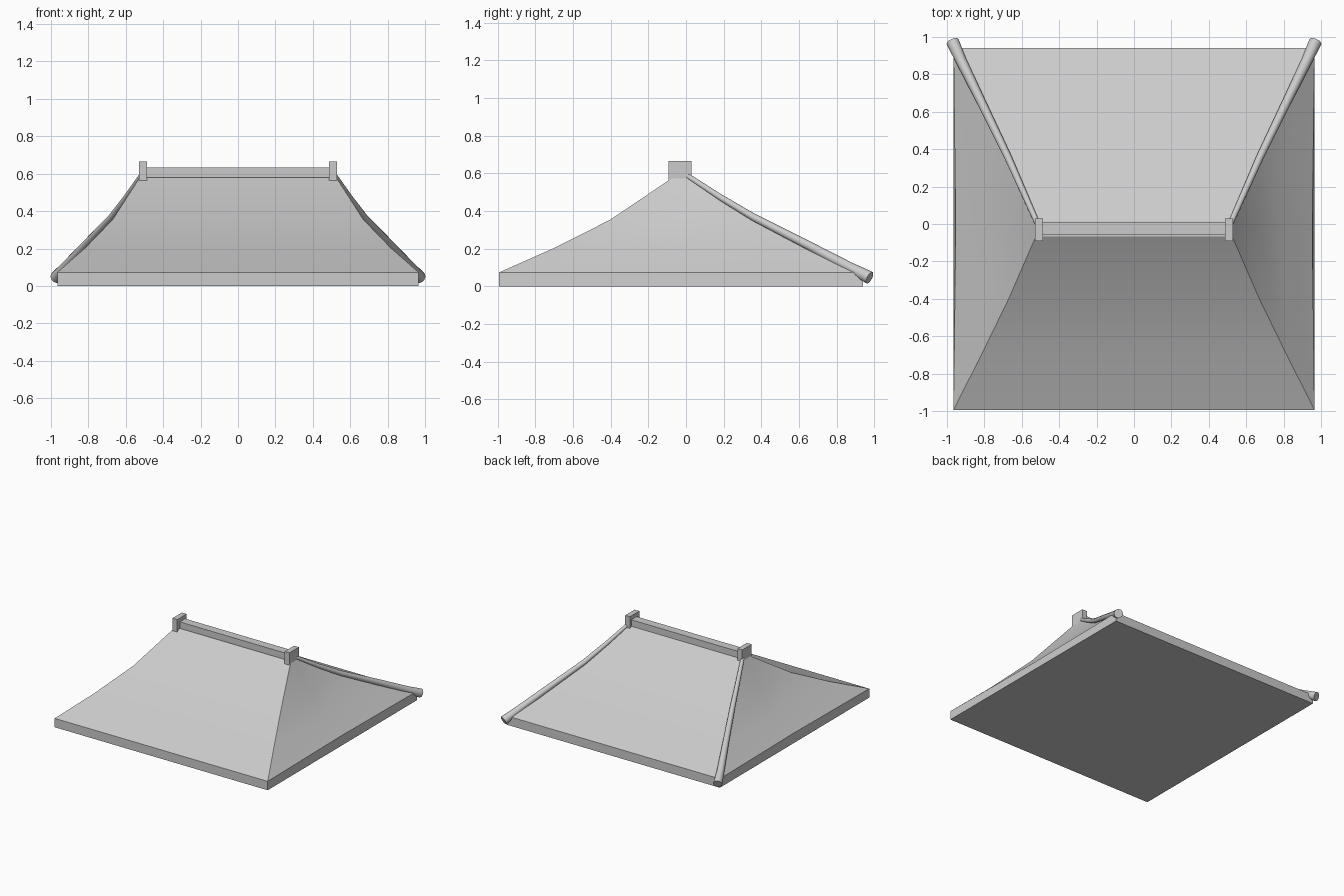
import bpy, bmesh
from mathutils import Vector

if "Cube" in bpy.data.objects:
    bpy.data.objects.remove(bpy.data.objects["Cube"])

CY = -0.027  # the roof's own centre line


def finish(name, bm, angle=0.5):
    bmesh.ops.recalc_face_normals(bm, faces=bm.faces)
    mesh = bpy.data.meshes.new(name)
    bm.to_mesh(mesh)
    bm.free()
    ob = bpy.data.objects.new(name, mesh)
    bpy.context.collection.objects.link(ob)
    bpy.ops.object.select_all(action='DESELECT')
    ob.select_set(True)
    bpy.context.view_layer.objects.active = ob
    bpy.ops.object.shade_smooth_by_angle(angle=angle)
    return ob


def skin(bm, rings):
    """Bridge successive vertex rings and cap both ends."""
    for a, b in zip(rings, rings[1:]):
        n = len(a)
        for i in range(n):
            j = (i + 1) % n
            bm.faces.new((a[i], a[j], b[j], b[i]))
    bm.faces.new(rings[0])
    bm.faces.new(rings[-1])


def box(name, lo, hi):
    bm = bmesh.new()
    bmesh.ops.create_cube(bm, size=1)
    for v in bm.verts:
        v.co = Vector([l + (c + 0.5) * (h - l) for l, h, c in zip(lo, hi, v.co)])
    return finish(name, bm)


# Concave hipped roof on a thin eave slab: half width, half depth, height, side inset
bm = bmesh.new()
rings = []
for x, y, z, inset in [(0.965, 0.967, 0, 0), (0.965, 0.967, 0.073, 0.012),
                       (0.815, 0.67, 0.205, 0.008), (0.67, 0.373, 0.355, 0.004),
                       (0.525, 0.04, 0.58, 0)]:
    pts = [(-x, -y), (x, -y), (x - inset, 0), (x, y), (-x, y), (-x + inset, 0)]
    rings.append([bm.verts.new((px, py + CY, z)) for px, py in pts])
skin(bm, rings)
finish("roof", bm)

# Ridge beam and its end blocks
box("ridge_beam", (-0.5, -0.057, 0.56), (0.5, 0.012, 0.633))
for side, s in (("left", -1), ("right", 1)):
    xs = sorted((0.487 * s, 0.53 * s))
    box(side + "_ridge_block", (xs[0], -0.092, 0.557), (xs[1], 0.03, 0.665))

# Tapered round tiles running down the two back hips
path = [(0.515, 0.0, 0.592, 0.014), (0.595, 0.18, 0.474, 0.017),
        (0.675, 0.36, 0.366, 0.02), (0.82, 0.66, 0.212, 0.024),
        (0.925, 0.875, 0.097, 0.029), (0.97, 0.975, 0.046, 0.035)]
for side, s in (("left", -1), ("right", 1)):
    pts = [Vector((p[0] * s, p[1], p[2])) for p in path]
    bm = bmesh.new()
    rings = []
    for i, p in enumerate(pts):
        d = pts[min(i + 1, len(pts) - 1)] - pts[max(i - 1, 0)]
        rot = d.to_track_quat('Z', 'Y').to_matrix()
        ring = bmesh.ops.create_circle(bm, segments=12, radius=path[i][3])["verts"]
        for v in ring:
            v.co = p + rot @ v.co
        rings.append(ring)
    skin(bm, rings)
    finish(side + "_hip_tile", bm, 0.7)
